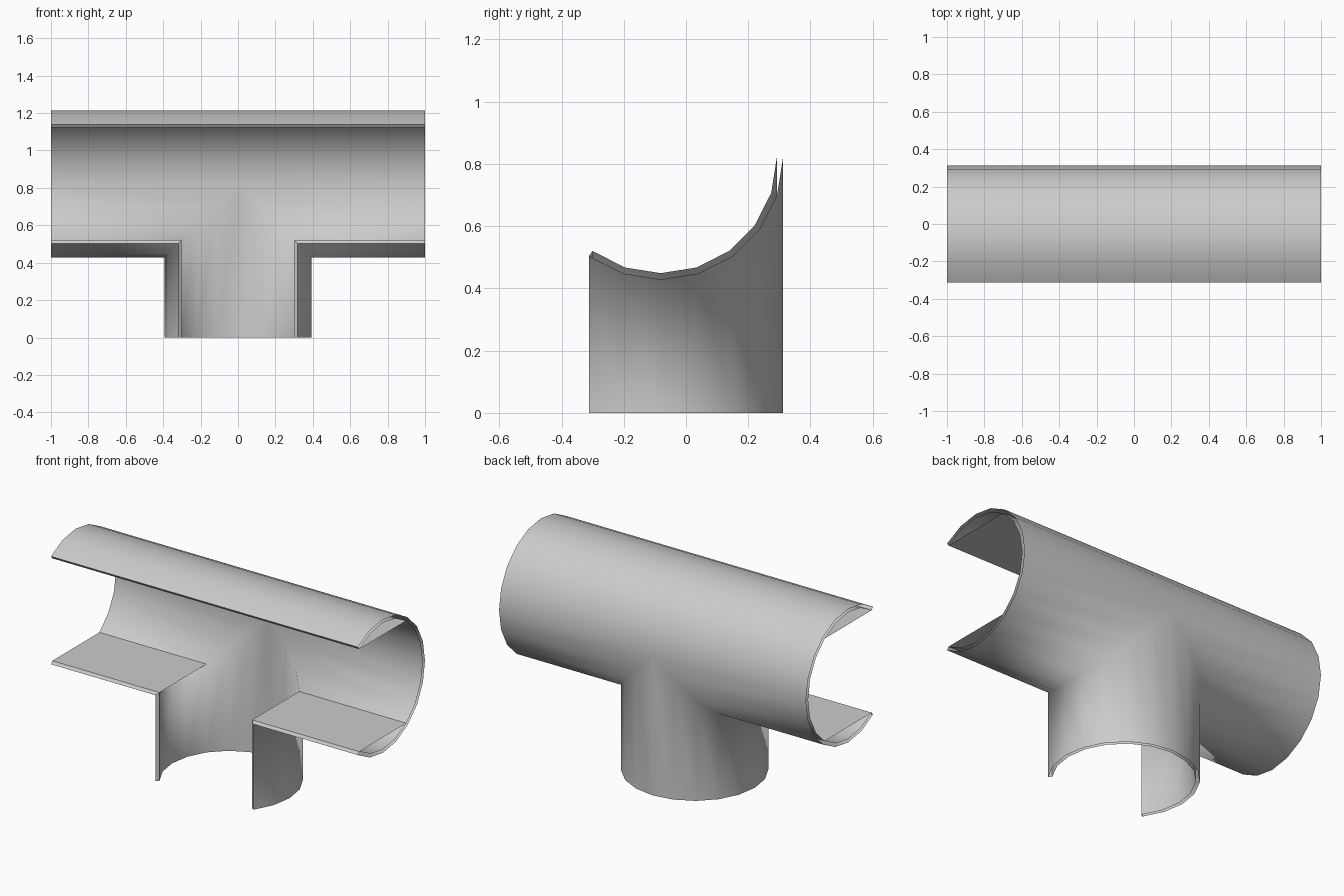
import bpy, bmesh
from math import sin, cos, radians

if "Cube" in bpy.data.objects:
    bpy.data.objects.remove(bpy.data.objects["Cube"])

R_OUT, R_IN = 0.393, 0.373      # shell radii
CY, CZ = -0.081, 0.822          # pipe axis
STEP = 18                       # 20-sided pipe, three-quarter open


def point(r, deg, x):
    """Point on the horizontal pipe, angle measured from the bottom."""
    a = radians(deg)
    return (x, CY + r * sin(a), CZ - r * cos(a))


def mitre(r, deg, side):
    """Point where the branch meets the horizontal pipe."""
    return point(r, deg, side * r * max(0.0, cos(radians(deg))))


def foot(r, deg, side):
    x, y, z = mitre(r, deg, side)
    return (x, y, 0.0)


def make(name, faces, smooth, flip=False):
    bm = bmesh.new()
    for f in faces:
        bm.faces.new([bm.verts.new(p) for p in f])
    if smooth:
        bmesh.ops.remove_doubles(bm, verts=bm.verts, dist=1e-5)
        bmesh.ops.dissolve_degenerate(bm, edges=bm.edges, dist=1e-5)
    if flip:
        bmesh.ops.reverse_faces(bm, faces=bm.faces)
    for f in bm.faces:
        f.smooth = smooth
    me = bpy.data.meshes.new(name)
    bm.to_mesh(me)
    bm.free()
    bpy.context.collection.objects.link(bpy.data.objects.new(name, me))


def shell(r):
    faces = []
    for side in (-1, 1):
        # Full run of the pipe wall, mitred below the axis
        for a in range(-36, 216, STEP):
            b = a + STEP
            q = [point(r, a, side), point(r, b, side), mitre(r, b, side), mitre(r, a, side)]
            faces.append(q if side > 0 else q[::-1])
        # Branch wall down to the ground
        for a in range(-36, 90, STEP):
            b = a + STEP
            q = [mitre(r, a, side), mitre(r, b, side), foot(r, b, side), foot(r, a, side)]
            faces.append(q if side > 0 else q[::-1])
    return faces


# Outer and inner tee walls
make("outer_wall", shell(R_OUT), True)
make("inner_wall", shell(R_IN), True, flip=True)

# Thin rims along the front cut
rims = [[point(R_OUT, 216, -1), point(R_OUT, 216, 1), point(R_IN, 216, 1), point(R_IN, 216, -1)]]
for s in (-1, 1):
    for f in ([point(R_OUT, -36, s), mitre(R_OUT, -36, s), mitre(R_IN, -36, s), point(R_IN, -36, s)],
              [mitre(R_OUT, -36, s), foot(R_OUT, -36, s), foot(R_IN, -36, s), mitre(R_IN, -36, s)]):
        rims.append(f[::-1] if s > 0 else f)
make("cut_rims", rims, False, flip=True)

# Flat plates across the top and bottom of the pipe interior
plates = [[point(R_IN, 216, -1), point(R_IN, 144, -1), point(R_IN, 144, 1), point(R_IN, 216, 1)]]
for s in (-1, 1):
    f = [point(R_IN, -36, s), point(R_IN, 36, s), mitre(R_IN, 36, s), mitre(R_IN, -36, s)]
    plates.append(f if s > 0 else f[::-1])
make("inner_plates", plates, False)
